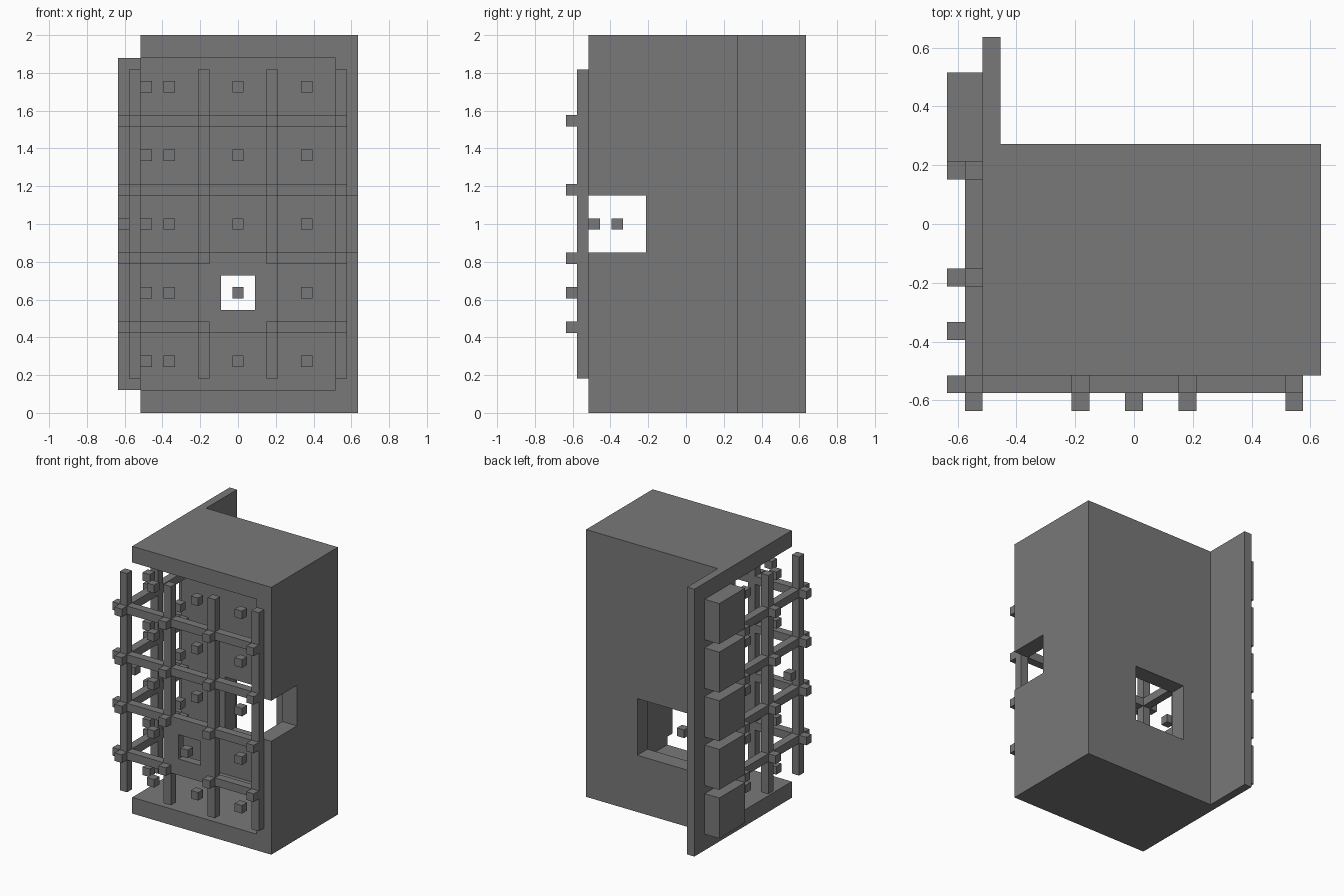
import bpy, bmesh

U = 2 / 33  # one grid module

cube = bpy.data.objects.get("Cube")
if cube:
    bpy.data.objects.remove(cube, do_unlink=True)

grey = bpy.data.materials.new("plain_grey")
grey.use_nodes = True
colour = (0.19, 0.19, 0.19, 1)
grey.diffuse_color = colour
grey.node_tree.nodes["Principled BSDF"].inputs["Base Color"].default_value = colour


def finish(name, bm):
    bmesh.ops.recalc_face_normals(bm, faces=bm.faces)
    mesh = bpy.data.meshes.new(name)
    bm.to_mesh(mesh)
    bm.free()
    mesh.materials.append(grey)
    ob = bpy.data.objects.new(name, mesh)
    bpy.context.scene.collection.objects.link(ob)
    return ob


def prism(name, outline, z0, z1):
    """Extrude a plan outline, given in modules."""
    bm = bmesh.new()
    face = bm.faces.new([bm.verts.new((x * U, y * U, z0 * U)) for x, y in outline])
    top = bmesh.ops.extrude_face_region(bm, geom=[face])["geom"]
    verts = [v for v in top if isinstance(v, bmesh.types.BMVert)]
    bmesh.ops.translate(bm, verts=verts, vec=(0, 0, (z1 - z0) * U))
    return finish(name, bm)


def box(name, x, y, z):
    return prism(name, [(x[0], y[0]), (x[1], y[0]), (x[1], y[1]), (x[0], y[1])], *z)


def around(c, half=0.5):
    return (c - half, c + half)


def cut(target, x, y, z):
    cutter = box("cutter", x, y, z)
    cutter.hide_render = True
    mod = target.modifiers.new("cut", "BOOLEAN")
    mod.operation = "DIFFERENCE"
    mod.solver = "EXACT"
    mod.object = cutter
    bpy.context.view_layer.objects.active = target
    bpy.ops.object.modifier_apply(modifier=mod.name)
    bpy.data.objects.remove(cutter, do_unlink=True)


# Shell with a thin wing, hollowed out and open on two sides
shell = prism("shell", [(-8.5, -8.5), (10.5, -8.5), (10.5, 4.5),
                        (-7.5, 4.5), (-7.5, 10.5), (-8.5, 10.5)], 0, 33)
cut(shell, (-9.5, 8.5), (-9.5, 2.5), (2, 31))
cut(shell, around(0, 3.5), (2, 5), around(10.5, 3.5))      # back window
cut(shell, (8, 11), (-9.5, -3.5), around(16.5, 2.5))       # side window

ROWS = [7.5, 13.5, 19.5, 25.5]
LEVELS = [4.5, 10.5, 16.5, 22.5, 28.5]
PLANE = (-9.5, -8.5)   # depth of the lattice
OUTER = (-10.5, -9.5)  # depth of the studs
INNER = (-8.5, -7.5)   # depth of the floating cubes

# Lattice posts
for x in (-9, -3, 3, 9):
    box("front_post", around(x), PLANE, (3, 30))
for y in (-3, 3):
    box("side_post", PLANE, around(y), (3, 30))

# Lattice rails, with a stud on every crossing
for z in ROWS:
    box("front_rail", (-9.5, 9.5), PLANE, around(z))
    box("side_rail", PLANE, (-9.5, 3.5), around(z))
    for x in (-9, -3, 3, 9):
        box("front_stud", around(x), OUTER, around(z))
    for y in (-9, -3, 3):
        box("side_stud", OUTER, around(y), around(z))

# Pierced plate in one front cell
plate = box("front_plate", around(0, 3.5), PLANE, around(10.5, 3.5))
cut(plate, around(0, 1.5), (-11, -7), around(10.5, 1.5))

# Cell cubes behind the lattice; the window cells carry theirs outside
for z in LEVELS:
    for x in (-6, 0, 6):
        outside = x == 0 and z == LEVELS[1]
        box("front_cell_cube", around(x), OUTER if outside else INNER, around(z))
    for y in (-6, 0):
        outside = y == -6 and z == LEVELS[2]
        box("side_cell_cube", OUTER if outside else INNER, around(y), around(z))

    # Large blocks on the wing
    box("wing_block", (-10.5, -8.5), around(6, 2.5), around(z, 2.5))
